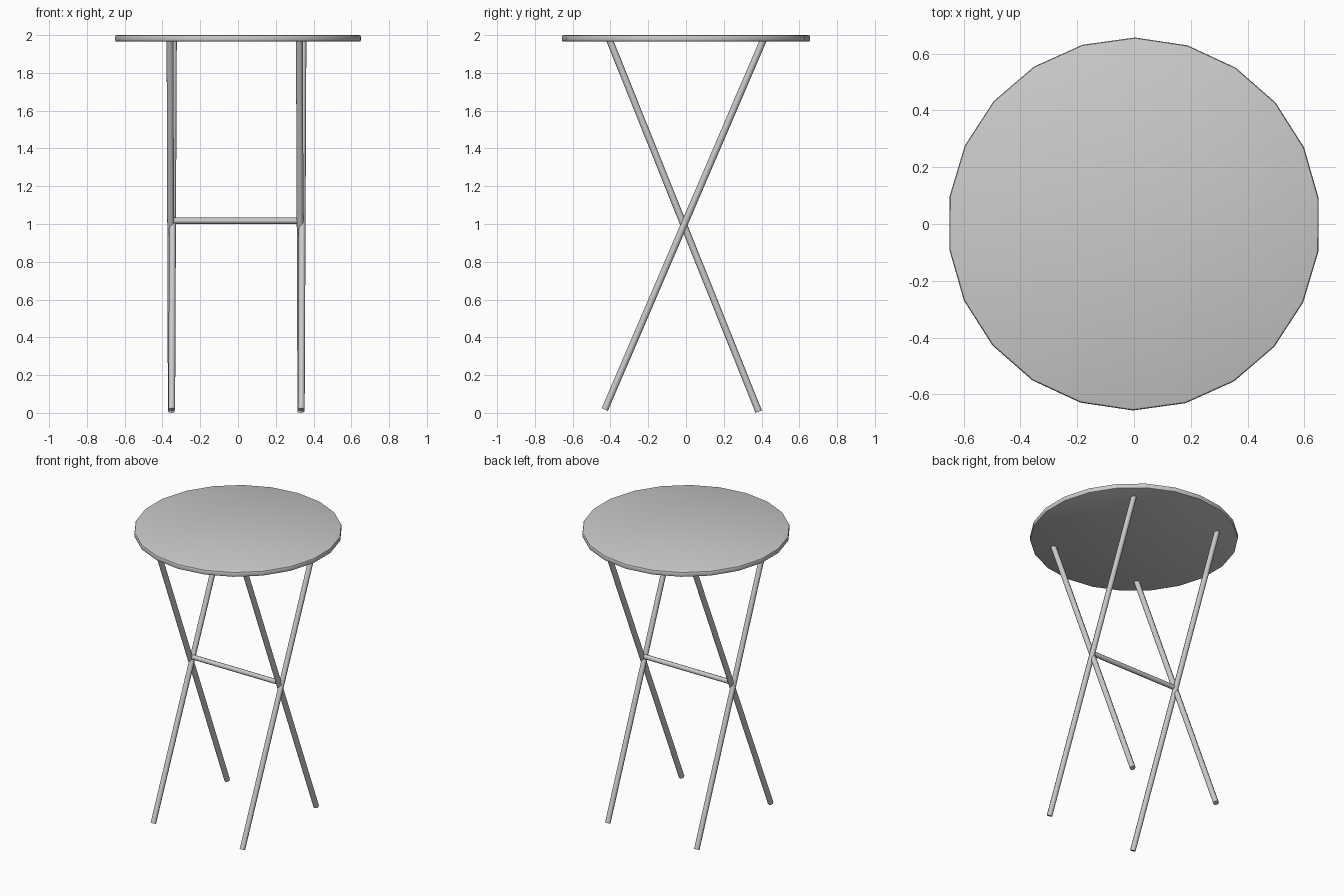
import bpy, bmesh, math
from mathutils import Vector

cube = bpy.data.objects.get("Cube")
if cube:
    bpy.data.objects.remove(cube, do_unlink=True)

COLOUR = (0.6, 0.6, 0.6, 1.0)
grey = bpy.data.materials.new("plain grey")
grey.use_nodes = True
grey.diffuse_color = COLOUR
grey.node_tree.nodes["Principled BSDF"].inputs["Base Color"].default_value = COLOUR


def finish(obj, name, angle=35):
    obj.name = name
    obj.data.materials.append(grey)
    bpy.ops.object.select_all(action='DESELECT')
    obj.select_set(True)
    bpy.context.view_layer.objects.active = obj
    bpy.ops.object.shade_smooth_by_angle(angle=math.radians(angle))
    return obj


def rod(name, start, end, radius=0.018, sides=8):
    """Straight tube with capped ends between two points."""
    a, b = Vector(start), Vector(end)
    axis = b - a
    bpy.ops.mesh.primitive_cylinder_add(
        vertices=sides, radius=radius, depth=axis.length, location=(a + b) / 2,
        rotation=axis.to_track_quat('Z', 'Y').to_euler())
    return finish(bpy.context.object, name, 50)


# Round top with softened rims
bpy.ops.mesh.primitive_cylinder_add(vertices=22, radius=0.657, depth=0.035,
                                    location=(0, 0, 1.9825),
                                    rotation=(0, 0, math.radians(-98.5)))
top = bpy.context.object
bm = bmesh.new()
bm.from_mesh(top.data)
rims = [e for e in bm.edges if abs(e.verts[0].co.z - e.verts[1].co.z) < 0.001]
bmesh.ops.bevel(bm, geom=rims, offset=0.009, segments=2, profile=0.5, affect='EDGES')
bm.to_mesh(top.data)
bm.free()
finish(top, "round_top")

# Crossed pair of legs on each side: outer offset differs slightly at the top
for side, low_x, front_x, back_x in (("right", -0.352, -0.36, -0.342),
                                     ("left", 0.334, 0.325, 0.344)):
    rod(side + "_leg_front_to_back", (low_x + 0.001, -0.43, 0.018), (back_x, 0.41, 1.975))
    rod(side + "_leg_back_to_front", (low_x - 0.001, 0.385, 0.007), (front_x, -0.405, 1.975))

# Bar joining the two crossings
rod("crossbar", (-0.345, -0.01, 1.017), (0.33, -0.01, 1.017), 0.0165)
